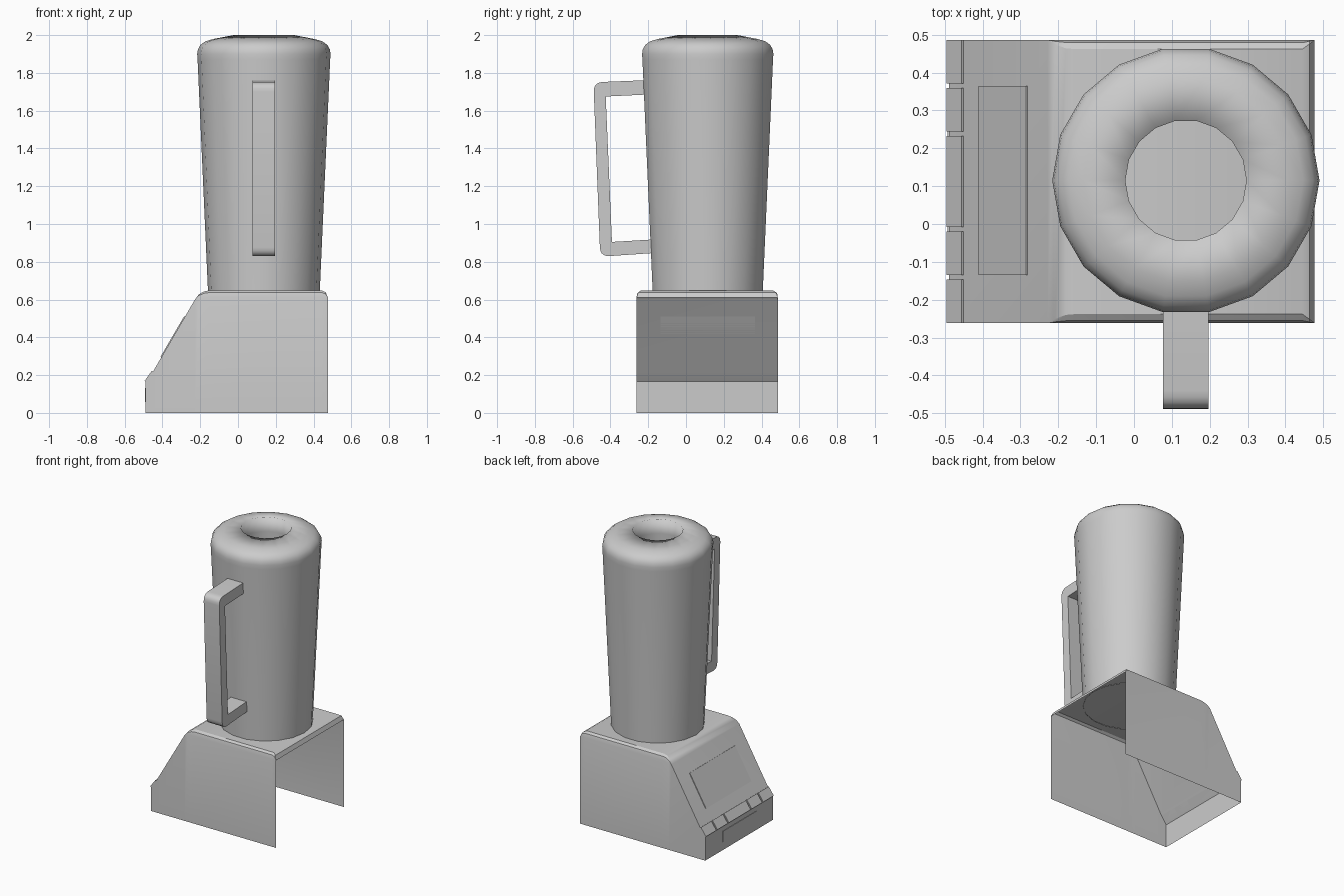
import bpy, bmesh, math
from mathutils import Vector

cube = bpy.data.objects.get("Cube")
if cube:
    bpy.data.objects.remove(cube, do_unlink=True)

grey = bpy.data.materials.new("plain_grey")
grey.use_nodes = True
colour = (0.6, 0.6, 0.6, 1)
grey.diffuse_color = colour
grey.node_tree.nodes["Principled BSDF"].inputs["Base Color"].default_value = colour

MID_Y = 0.112       # centre line of base and jug
HALF = 0.374        # half width of base
JUG_X = 0.137


def finish(name, bm, smooth_angle=None, recalc=True):
    if recalc:
        bmesh.ops.recalc_face_normals(bm, faces=bm.faces)
    mesh = bpy.data.meshes.new(name)
    bm.to_mesh(mesh)
    bm.free()
    mesh.materials.append(grey)
    obj = bpy.data.objects.new(name, mesh)
    bpy.context.collection.objects.link(obj)
    if smooth_angle is not None:
        bpy.ops.object.select_all(action='DESELECT')
        obj.select_set(True)
        bpy.context.view_layer.objects.active = obj
        if smooth_angle >= 180:
            bpy.ops.object.shade_smooth()
        else:
            bpy.ops.object.shade_smooth_by_angle(angle=math.radians(smooth_angle))
    return obj


def prism(name, start, end, place, smooth_angle=None):
    """Extrude a closed profile; place(point, depth) gives its 3D position."""
    def build(points):
        bm = bmesh.new()
        a = [bm.verts.new(place(p, start)) for p in points]
        b = [bm.verts.new(place(p, end)) for p in points]
        bm.faces.new(a)
        bm.faces.new(b[::-1])
        for i in range(len(a)):
            j = (i + 1) % len(a)
            bm.faces.new((a[i], b[i], b[j], a[j]))
        return finish(name, bm, smooth_angle)
    return build


def along_y(p, d):
    return (p[0], d, p[1])


def along_x(p, d):
    return (d, p[0], p[1])


# Base housing: thin shell, open underneath and at the +x end
# Each section: x, wall top height, roof height, roof inset
sections = [
    (-0.489, 0, 0, 0), (-0.489, 0.165, 0.165, 0), (-0.448, 0.222, 0.222, 0),
    (-0.228, 0.6, 0.6, 0), (-0.208, 0.607, 0.627, 0.012),
    (-0.18, 0.61, 0.643, 0.022), (-0.155, 0.61, 0.648, 0.024),
    (0.445, 0.61, 0.648, 0.024), (0.464, 0.61, 0.638, 0.01), (0.477, 0.61, 0.61, 0),
]
bm = bmesh.new()
rows = []
for x, edge, roof, inset in sections:
    half = [(HALF, 0), (HALF, edge),
            (HALF - 0.3 * inset, edge + 0.7 * (roof - edge)), (HALF - inset, roof)]
    ring = [(-w, z) for w, z in half] + [(w, z) for w, z in reversed(half)]
    rows.append([bm.verts.new((x, MID_Y + y, z)) for y, z in ring])
for r, s in zip(rows, rows[1:]):
    for i in range(len(r) - 1):
        bm.faces.new((r[i], r[i + 1], s[i + 1], s[i]))
bmesh.ops.remove_doubles(bm, verts=bm.verts, dist=0.0005)
bmesh.ops.dissolve_degenerate(bm, edges=bm.edges, dist=0.0005)
finish("base_housing", bm, 30)


# Thin plates lying on the sloping faces of the base
def plate(name, a, b, t0, t1, y0, y1, thick):
    a, b = Vector(a), Vector(b)
    d = (b - a).normalized()
    n = Vector((-d.y, d.x)) * thick
    p, q = a.lerp(b, t0), a.lerp(b, t1)
    prism(name, y0, y1, along_y)([p, q, q + n, p + n])


corners = [(s[0], s[2]) for s in sections[:4]]
plate("control_panel", corners[2], corners[3], 0.19, 0.76, -0.135, 0.365, 0.005)
plate("front_label_plate", corners[0], corners[1], 0.35, 0.8, -0.08, 0.295, 0.003)

# Row of buttons: two narrow, one wide, two narrow
narrow, gap = 0.115, 0.012
widths = [narrow, narrow, 0.24, narrow, narrow]
y = MID_Y - (sum(widths) + gap * 4) / 2
for i, w in enumerate(widths):
    plate(f"button_{i + 1}", corners[1], corners[2], 0, 0.95, y, y + w, 0.007)
    y += w + gap

# Tapered jug with rounded shoulder and open mouth
SIDES = 18
jug_profile = [
    (0.296, 0.645), (0.351, 1.87), (0.353, 1.9), (0.349, 1.925), (0.336, 1.948),
    (0.31, 1.967), (0.27, 1.979), (0.16, 2.0), (0.16, 1.9), (0.16, 0.65),
]
bm = bmesh.new()
rings = []
for r, z in jug_profile:
    angles = [2 * math.pi * k / SIDES for k in range(SIDES)]
    rings.append([bm.verts.new((JUG_X + r * math.cos(t), MID_Y + 0.003 + r * math.sin(t), z))
                  for t in angles])
for lo, hi in zip(rings, rings[1:]):
    for k in range(SIDES):
        m = (k + 1) % SIDES
        bm.faces.new((lo[k], lo[m], hi[m], hi[k]))
finish("jug", bm, 180, recalc=False)


# Handle: bent flat bar with rounded outer corners
def rounded(before, corner, after, radius, steps=5):
    c = Vector(corner)
    p = c + (Vector(before) - c).normalized() * radius
    q = c + (Vector(after) - c).normalized() * radius
    return [p.lerp(c, t).lerp(c.lerp(q, t), t) for t in (i / steps for i in range(steps + 1))]


top_end, top_corner = (-0.215, 1.761), (-0.49, 1.75)
low_corner, low_end = (-0.454, 0.827), (-0.175, 0.846)
outline = [top_end]
outline += rounded(top_end, top_corner, low_corner, 0.05)
outline += rounded(top_corner, low_corner, low_end, 0.05)
outline += [low_end, (-0.175, 0.918), (-0.392, 0.905), (-0.425, 1.675), (-0.215, 1.685)]
prism("handle", 0.077, 0.197, along_x, 35)(outline)
